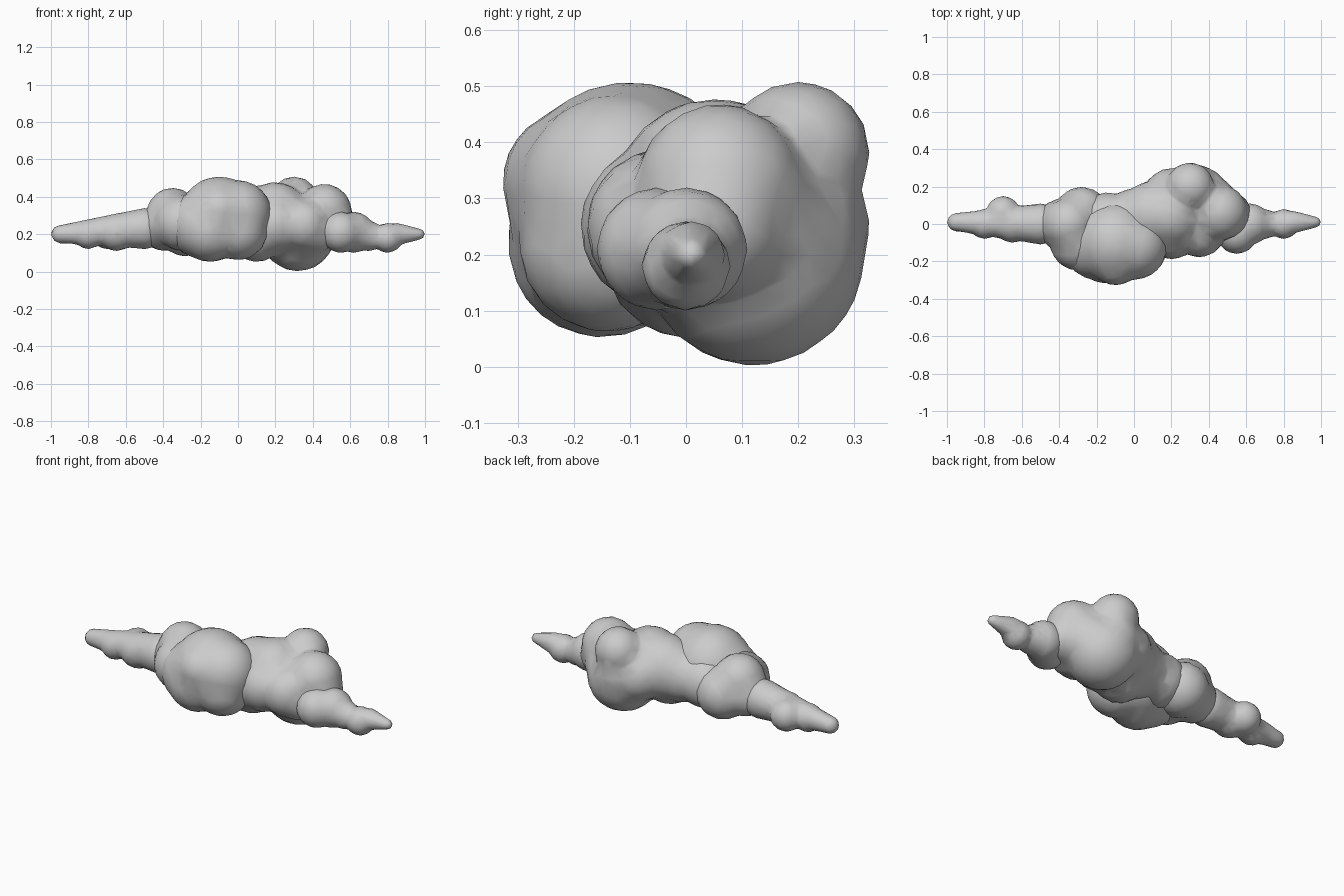
import bpy
import bmesh
from mathutils import Matrix, Vector

default_cube = bpy.data.objects.get("Cube")
if default_cube:
    bpy.data.objects.remove(default_cube, do_unlink=True)

# One soft grey for the whole cloud
cloud_grey = bpy.data.materials.new("cloud_grey")
cloud_grey.use_nodes = True
cloud_grey.diffuse_color = (.6, .6, .6, 1)
shader = cloud_grey.node_tree.nodes["Principled BSDF"]
shader.inputs["Base Color"].default_value = cloud_grey.diffuse_color


def lump(x, y, z, radius):
    """Describe one round lump of a puff."""
    return Vector((x, y, z)), radius


def add_puff(name, lumps, voxel=.015):
    """Melt several round lumps into one soft, slightly faceted puff."""
    bm = bmesh.new()
    for centre, radius in lumps:
        bmesh.ops.create_icosphere(bm, subdivisions=3, radius=radius,
                                   matrix=Matrix.Translation(centre))
    mesh = bpy.data.meshes.new(name)
    bm.to_mesh(mesh)
    bm.free()
    mesh.materials.append(cloud_grey)
    puff = bpy.data.objects.new(name, mesh)
    bpy.context.collection.objects.link(puff)

    melt = puff.modifiers.new("melt", 'REMESH')
    melt.mode = 'VOXEL'
    melt.voxel_size = voxel
    melt.use_smooth_shade = True
    soften = puff.modifiers.new("soften", 'SMOOTH')
    soften.iterations = 10
    facet = puff.modifiers.new("facet", 'DECIMATE')
    facet.ratio = .08


def taper(root, tip, count):
    """Return lumps that shrink evenly from the root lump to the tip lump."""
    (root_centre, root_radius), (tip_centre, tip_radius) = root, tip
    lumps = []
    for step in range(count):
        along = step / (count - 1)
        centre = root_centre.lerp(tip_centre, along)
        radius = root_radius + (tip_radius - root_radius) * along
        lumps.append((centre, radius))
    return lumps


# Large puff bulging forward
add_puff("front_puff", [
    lump(x=-.1, y=-.1, z=.29, radius=.22),
    lump(x=-.2, y=-.12, z=.25, radius=.18),
    lump(x=0, y=-.12, z=.31, radius=.18),
    lump(x=-.15, y=-.15, z=.22, radius=.17),
    lump(x=0, y=-.14, z=.22, radius=.16),
    lump(x=-.1, y=-.2, z=.33, radius=.13),
])

# Middle mass, tall rear mass and rounded shoulder of the left half
add_puff("rear_puff", [
    lump(x=-.15, y=.02, z=.25, radius=.15),
    lump(x=0, y=.03, z=.26, radius=.16),
    lump(x=.1, y=.05, z=.28, radius=.18),
    lump(x=.1, y=0, z=.2, radius=.15),
    lump(x=.2, y=.05, z=.3, radius=.18),
    lump(x=.2, y=-.04, z=.25, radius=.15),
    lump(x=.32, y=.12, z=.2, radius=.2),
    lump(x=.3, y=.2, z=.38, radius=.13),
    lump(x=.2, y=.15, z=.25, radius=.15),
    lump(x=.3, y=.2, z=.25, radius=.13),
    lump(x=.4, y=.1, z=.25, radius=.16),
    lump(x=.35, y=-.04, z=.25, radius=.14),
    lump(x=.46, y=.06, z=.32, radius=.15),
    lump(x=.5, y=.05, z=.25, radius=.13),
    lump(x=.42, y=-.03, z=.2, radius=.1),
])

# Shoulder of the right half
add_puff("right_shoulder", [
    lump(x=-.28, y=.05, z=.23, radius=.15),
    lump(x=-.35, y=0, z=.31, radius=.14),
    lump(x=-.4, y=0, z=.24, radius=.13),
    lump(x=-.3, y=-.1, z=.26, radius=.15),
])

# Tapering wisps with a few side bumps
left_root = lump(x=.85, y=.01, z=.2, radius=.06)
left_tip = lump(x=.97, y=.01, z=.2, radius=.03)
add_puff("left_wisp", taper(left_root, left_tip, count=7) + [
    lump(x=.55, y=-.05, z=.21, radius=.11),
    lump(x=.62, y=0, z=.21, radius=.11),
    lump(x=.7, y=0, z=.19, radius=.08),
    lump(x=.8, y=0, z=.18, radius=.08),
], voxel=.01)

right_root = lump(x=-.5, y=0, z=.23, radius=.11)
right_tip = lump(x=-.95, y=.01, z=.2, radius=.05)
add_puff("right_wisp", taper(right_root, right_tip, count=12) + [
    lump(x=-.65, y=0, z=.21, radius=.1),
    lump(x=-.7, y=.06, z=.21, radius=.09),
    lump(x=-.8, y=0, z=.2, radius=.08),
], voxel=.01)
